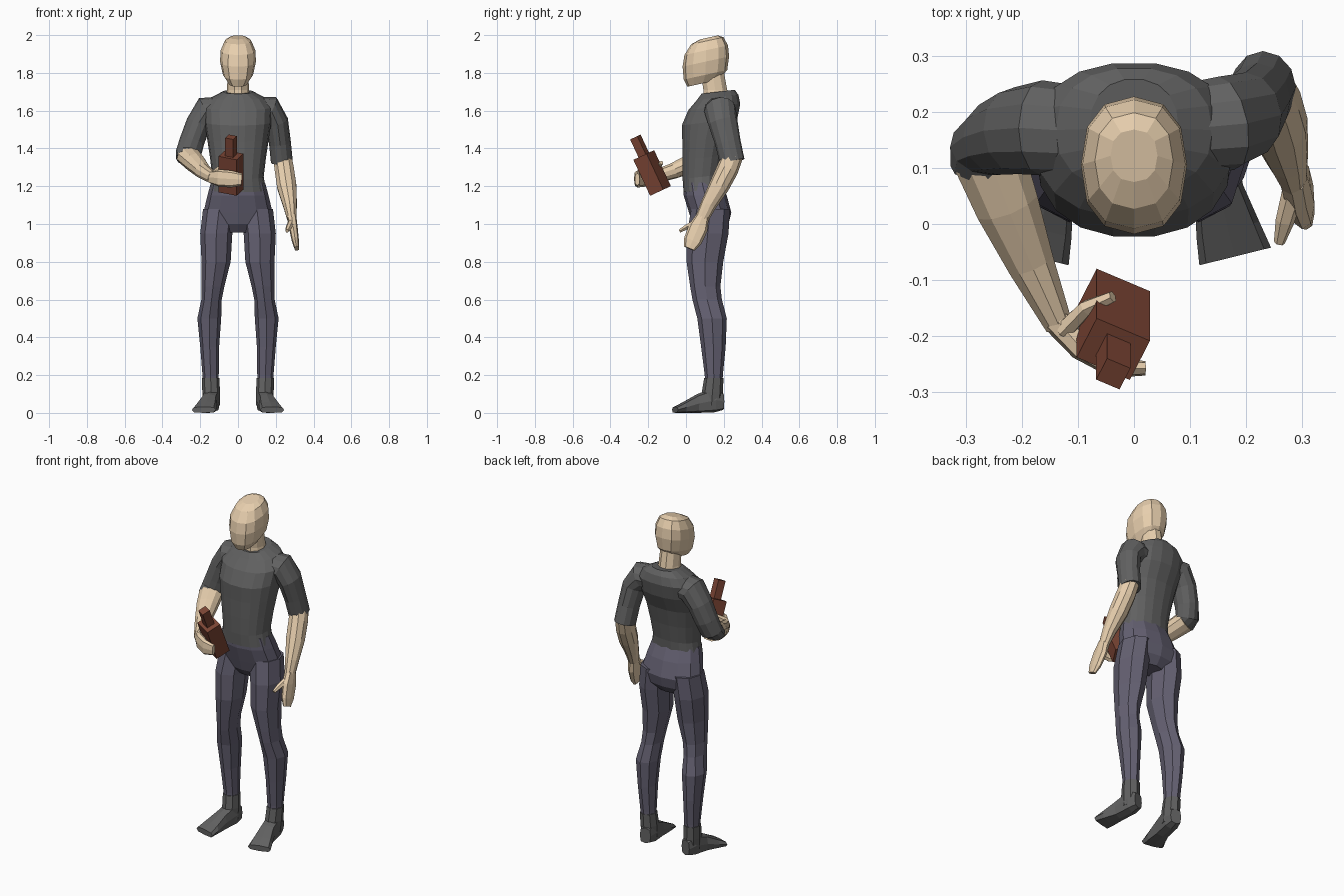
import bpy, bmesh
from math import cos, sin, pi, radians, copysign
from mathutils import Vector, Matrix


def material(name, r, g, b):
    m = bpy.data.materials.new(name)
    m.diffuse_color = (r, g, b, 1)
    return m


SKIN = material("skin", 0.80, 0.62, 0.42)
CLOTH = material("trouser_cloth", 0.13, 0.12, 0.17)
GREY = material("shirt_grey", 0.12, 0.12, 0.12)
GLASS = material("bottle_brown", 0.20, 0.06, 0.035)


def finish(name, bm, mat):
    bmesh.ops.recalc_face_normals(bm, faces=bm.faces[:])
    me = bpy.data.meshes.new(name)
    bm.to_mesh(me)
    bm.free()
    me.materials.append(mat)
    ob = bpy.data.objects.new(name, me)
    bpy.context.collection.objects.link(ob)
    return ob


def loft(name, rings, mat, n=10, ref=(1, 0, 0), axis=None, power=1.0, mirror=False):
    """Skin over rings (x, y, z, radius along ref, radius across)."""
    bm = bmesh.new()
    pts = [Vector(r[:3]) for r in rings]
    loops = []
    for i, r in enumerate(rings):
        t = Vector(axis) if axis else pts[min(i + 1, len(pts) - 1)] - pts[max(i - 1, 0)]
        t.normalize()
        u = Vector(ref)
        u = (u - t * u.dot(t)).normalized()
        v = t.cross(u)
        loop = []
        for k in range(n):
            a = 2 * pi * k / n
            c, s = (copysign(abs(w) ** power, w) for w in (cos(a), sin(a)))
            p = pts[i] + u * c * r[3] + v * s * r[4]
            if mirror:
                p.x *= -1
            loop.append(bm.verts.new(p))
        loops.append(loop)
    for a, b in zip(loops, loops[1:]):
        for k in range(n):
            j = (k + 1) % n
            bm.faces.new((a[k], a[j], b[j], b[k]))
    bm.faces.new(loops[0])
    bm.faces.new(loops[-1])
    return finish(name, bm, mat)


UP = (0, 0, 1)

# Head, tipped slightly forward, and neck
loft("head", [(0, .090, 1.745, .050, .085), (0, .103, 1.79, .080, .118),
              (0, .105, 1.86, .095, .126), (0, .107, 1.92, .092, .118),
              (0, .113, 1.97, .070, .088), (0, .122, 1.988, .042, .048)],
     SKIN, 12, axis=(0, -.22, 1), power=.85)
loft("neck", [(0, .165, 1.64, .072, .080), (0, .155, 1.71, .058, .066),
              (0, .140, 1.80, .055, .065)], SKIN, 10, axis=UP)

# Torso and hips
loft("shirt_body", [(0, .085, 1.18, .148, .100), (0, .085, 1.25, .136, .105),
                    (0, .093, 1.35, .148, .115), (0, .105, 1.45, .163, .127),
                    (0, .125, 1.54, .176, .150), (0, .150, 1.62, .180, .140),
                    (0, .168, 1.67, .140, .112), (0, .170, 1.70, .080, .090)],
     GREY, 18, axis=(0, -.12, 1), power=.88)
loft("trouser_hips", [(0, .085, 1.22, .143, .100), (0, .102, 1.15, .162, .114),
                      (0, .128, 1.06, .183, .112), (0, .130, 1.00, .165, .095),
                      (0, .130, .955, .070, .060)], CLOTH, 12, axis=UP, power=.9)

# Legs and boots, mirrored left and right
leg = [(.100, .130, 1.08, .085, .102), (.115, .115, .95, .085, .110),
       (.116, .100, .80, .077, .097), (.132, .102, .67, .060, .080),
       (.140, .112, .60, .054, .078), (.152, .138, .50, .063, .078),
       (.150, .145, .35, .050, .065), (.145, .147, .20, .043, .048),
       (.143, .147, .14, .040, .045)]
cuff = [(.145, .147, .185, .046, .051), (.142, .140, .11, .047, .056),
        (.140, .135, .04, .044, .056)]
foot = [(.133, .195, .060, .032, .045), (.138, .150, .068, .044, .065),
        (.152, .060, .050, .044, .050), (.168, -.010, .030, .058, .030),
        (.181, -.058, .016, .066, .016)]
for side, flip in (("left", False), ("right", True)):
    loft(side + "_trouser_leg", leg, CLOTH, 8, axis=UP, mirror=flip)
    loft(side + "_boot_cuff", cuff, GREY, 8, axis=UP, mirror=flip)
    loft(side + "_boot_foot", foot, GREY, 8, axis=(.24, -.97, 0), power=.6, mirror=flip)

# Left arm, hanging
loft("left_sleeve", [(.09, .170, 1.605, .080, .070), (.165, .180, 1.603, .085, .078),
                     (.205, .195, 1.54, .078, .062), (.222, .222, 1.43, .068, .058),
                     (.232, .245, 1.33, .066, .058)], GREY, 12, ref=(0, 1, 0))
loft("left_forearm", [(.234, .247, 1.36, .055, .050), (.245, .220, 1.29, .058, .054),
                      (.258, .175, 1.20, .054, .054), (.275, .118, 1.10, .042, .038),
                      (.284, .085, 1.03, .036, .026)], SKIN, 10, ref=(0, 1, 0))
loft("left_hand", [(.284, .088, 1.04, .034, .025), (.293, .065, .98, .052, .023),
                   (.304, .035, .91, .048, .019), (.311, .018, .87, .030, .012)],
     SKIN, 8, ref=(0, 1, 0), power=.75)
loft("left_thumb", [(.284, .055, 1.01, .020, .018), (.270, .005, .985, .017, .015),
                    (.260, -.033, .963, .010, .010)], SKIN, 6)

# Right arm, bent across the front
loft("right_sleeve", [(-.09, .165, 1.605, .080, .070), (-.165, .172, 1.60, .085, .078),
                      (-.210, .167, 1.53, .078, .066), (-.243, .155, 1.44, .068, .066),
                      (-.262, .138, 1.375, .058, .068), (-.260, .103, 1.352, .050, .068)],
     GREY, 12, ref=(0, 1, 0))
loft("right_forearm", [(-.262, .125, 1.36, .054, .068), (-.228, .035, 1.325, .052, .060),
                       (-.185, -.070, 1.28, .042, .044), (-.135, -.180, 1.245, .034, .026)],
     SKIN, 10, ref=UP)
loft("right_hand", [(-.140, -.170, 1.248, .034, .026), (-.095, -.222, 1.243, .046, .022),
                    (-.035, -.258, 1.238, .045, .018), (.020, -.258, 1.236, .032, .013)],
     SKIN, 8, ref=UP, power=.75)
loft("right_thumb", [(-.125, -.190, 1.265, .022, .018), (-.085, -.150, 1.30, .017, .015),
                     (-.038, -.130, 1.325, .011, .011)], SKIN, 6, ref=UP)

# Square bottle with neck, tilted away from the body
tilt = Matrix.Rotation(radians(25), 4, 'X') @ Matrix.Rotation(radians(-25), 4, 'Z')
pose = Matrix.Translation((-.037, -.135, 1.175)) @ tilt


def block(name, w, d, z0, z1):
    bm = bmesh.new()
    bmesh.ops.create_cube(bm, size=1, matrix=pose @ Matrix.Translation((0, 0, (z0 + z1) / 2))
                          @ Matrix.Diagonal((w, d, z1 - z0, 1)))
    finish(name, bm, GLASS)


block("bottle_body", .105, .085, 0, .21)
block("bottle_neck", .046, .046, .205, .315)
